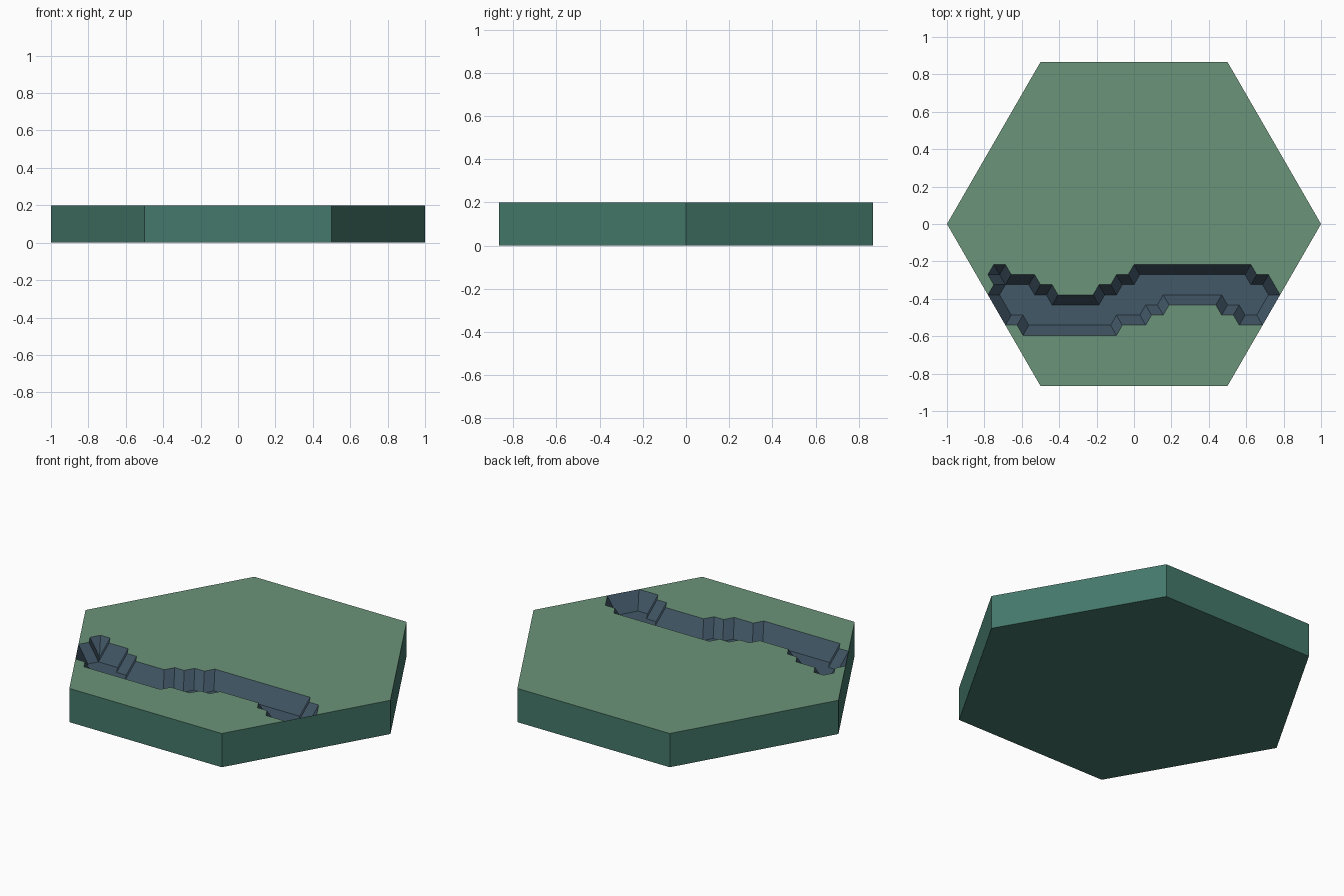
import bpy, bmesh, math
from mathutils import Vector

if "Cube" in bpy.data.objects:
    bpy.data.objects.remove(bpy.data.objects["Cube"])

TOP, BED = 0.2, 0.1
ROW = math.sqrt(3) / 32      # row height of the small hexagonal lattice
COL = 1 / 32                 # half step along a row


def material(name, rgb):
    m = bpy.data.materials.new(name)
    m.diffuse_color = (*rgb, 1)
    m.use_nodes = True
    m.node_tree.nodes["Principled BSDF"].inputs["Base Color"].default_value = m.diffuse_color
    return m


class Part:
    """Collects flat faces, welding shared corners and facing each one outward."""
    def __init__(self):
        self.bm = bmesh.new()
        self.verts = {}

    def vert(self, p):
        key = tuple(round(c, 4) for c in p)
        if key not in self.verts:
            self.verts[key] = self.bm.verts.new(p)
        return self.verts[key]

    def face(self, points, outward, mat=0):
        vs = list(dict.fromkeys(self.vert(p) for p in points))
        if len(vs) < 3:
            return
        f = self.bm.faces.new(vs)
        f.material_index = mat
        f.normal_update()
        if f.normal.dot(Vector(outward)) < 0:
            f.normal_flip()

    def finish(self, name, mats):
        mesh = bpy.data.meshes.new(name)
        self.bm.to_mesh(mesh)
        self.bm.free()
        for m in mats:
            mesh.materials.append(m)
        ob = bpy.data.objects.new(name, mesh)
        bpy.context.collection.objects.link(ob)


def at(p, z):
    return Vector((p[0], p[1], z))


def inset(loop, w):
    """Mitred inset of a clockwise outline."""
    out = []
    for i, p in enumerate(loop):
        a, b = (p - loop[i - 1]).normalized(), (loop[(i + 1) % len(loop)] - p).normalized()
        n, m = Vector((a.y, -a.x)), Vector((b.y, -b.x))
        out.append(p + (n + m) * (w / (1 + n.dot(m))))
    return out


# River rim on the lattice: north bank west to east, then south bank back
north = [(-25, 7), (-24, 6), (-25, 5), (-24, 4), (-22, 4), (-21, 5), (-17, 5), (-16, 6),
         (-14, 6), (-13, 7), (-7, 7), (-6, 6), (-4, 6), (-3, 5), (-1, 5), (0, 4),
         (20, 4), (21, 5), (23, 5), (25, 7)]
south = [(22, 10), (18, 10), (17, 9), (15, 9), (14, 8), (6, 8), (5, 9), (3, 9),
         (2, 10), (-2, 10), (-3, 11), (-19, 11), (-20, 10), (-22, 10)]
north = [Vector((i * COL, -j * ROW)) for i, j in north]
south = [Vector((i * COL, -j * ROW)) for i, j in south]
rim = north + south
bed = inset(rim, ROW)
hexa = [Vector((math.cos(k * math.pi / 3), math.sin(k * math.pi / 3))) for k in range(6)]

grass = material("grass", (0.147, 0.296, 0.191))
earth = material("earth", (0.06, 0.19, 0.145))
water = material("river_bed", (0.056, 0.098, 0.138))

# Hexagonal tile: two lands split by the river, six sides and the underside
tile = Part()
tile.face([at(p, TOP) for p in hexa[:4] + north], (0, 0, 1))
tile.face([at(p, TOP) for p in south + hexa[4:]], (0, 0, 1))
tile.face([at(p, 0) for p in hexa], (0, 0, -1), 1)
touching = {3: [north[0], south[-1]], 5: [south[0], north[-1]]}
for k in range(6):
    a, b = hexa[k], hexa[(k + 1) % 6]
    upper = [a] + touching.get(k, []) + [b]
    tile.face([at(p, TOP) for p in upper] + [at(b, 0), at(a, 0)], at(a + b, 0), 1)
tile.finish("hex_tile", [grass, earth])

# River channel: sloped banks all round and a flat bed
river = Part()
for i in range(len(rim)):
    j = (i + 1) % len(rim)
    river.face([at(rim[i], TOP), at(rim[j], TOP), at(bed[j], BED), at(bed[i], BED)], (0, 0, 1))
# the small side notch (rim corners 1 to 4) closes to a crease, so the bed skips it
river.face([at(p, BED) for p in [bed[0]] + bed[5:]], (0, 0, 1))
river.finish("river_channel", [water])
